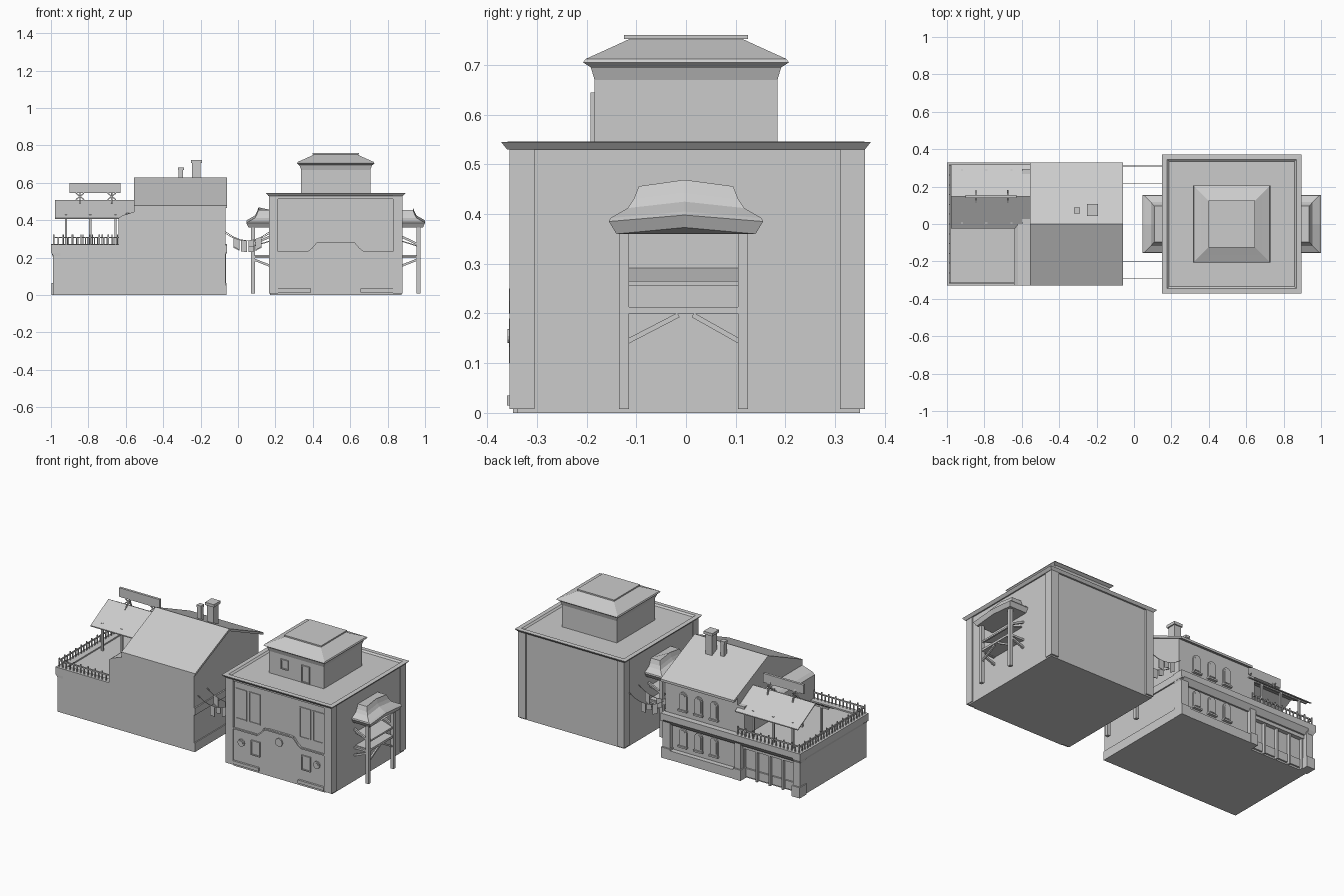
import bpy, bmesh, math
from mathutils import Vector

if "Cube" in bpy.data.objects:
    bpy.data.objects.remove(bpy.data.objects["Cube"])


def loft(name, rings):
    """Skin a stack of equal-sized point rings and cap both ends."""
    bm = bmesh.new()
    vs = [[bm.verts.new(p) for p in r] for r in rings]
    n = len(rings[0])
    for a, b in zip(vs, vs[1:]):
        for i in range(n):
            j = (i + 1) % n
            bm.faces.new((a[i], a[j], b[j], b[i]))
    bm.faces.new(vs[0][::-1])
    bm.faces.new(vs[-1])
    bmesh.ops.recalc_face_normals(bm, faces=bm.faces)
    me = bpy.data.meshes.new(name)
    bm.to_mesh(me)
    bm.free()
    ob = bpy.data.objects.new(name, me)
    bpy.context.collection.objects.link(ob)
    return ob


def rect(x0, x1, y0, y1, z):
    return [(x0, y0, z), (x1, y0, z), (x1, y1, z), (x0, y1, z)]


def box(name, x0, x1, y0, y1, z0, z1):
    return loft(name, [rect(x0, x1, y0, y1, z0), rect(x0, x1, y0, y1, z1)])


def prism_x(name, prof, x0, x1):
    return loft(name, [[(x, y, z) for y, z in prof] for x in (x0, x1)])


def prism_y(name, prof, y0, y1):
    return loft(name, [[(x, y, z) for x, z in prof] for y in (y0, y1)])


def beam(name, p, q, w, h=None):
    p, q = Vector(p), Vector(q)
    d = (q - p).normalized()
    side = d.cross(Vector((0, 0, 1)) if abs(d.z) < .9 else Vector((0, 1, 0))).normalized()
    up = side.cross(d)
    s, u = side * w / 2, up * (h or w) / 2
    return loft(name, [[c + s + u, c - s + u, c - s - u, c + s - u] for c in (p, q)])


def disc(name, x, z, r, y0, y1, n=12):
    prof = [(x + r * math.cos(2 * math.pi * i / n), z + r * math.sin(2 * math.pi * i / n)) for i in range(n)]
    return prism_y(name, prof, y0, y1)


def frame(name, x0, x1, z0, z1, y, t=.006, d=.008):
    """Window frame on a front wall at y with a set-back pane."""
    box(name + "_top", x0, x1, y - d, y, z1 - t, z1)
    box(name + "_sill", x0, x1, y - d, y, z0, z0 + t)
    for a in (x0, x1 - t):
        box(name + "_side", a, a + t, y - d, y, z0 + t, z1 - t)
    box(name + "_pane", x0 + t, x1 - t, y - d * .25, y, z0 + t, z1 - t)


# ---------- right building: body, corners, cornice ----------
CX = .5225
box("hall_body", .17, .875, -.34, .35, 0, .535)
for x in (.165, .83):
    for y in (-.355, .31):
        box("hall_corner_pilaster", x, x + .05, y, y + .05, .008, .535)
box("hall_frieze", .2, .845, -.35, -.33, .515, .532)


def crect(hx, hy, z):
    return rect(CX - hx, CX + hx, -hy, hy, z)


loft("hall_cornice", [crect(.36, .36, .53), crect(.373, .372, .545), crect(.345, .345, .546),
                      crect(.335, .335, .537)])

# tower with flared hip roof
loft("tower_walls", [crect(.185, .184, .53), crect(.185, .184, .67), crect(.195, .192, .697)])
loft("tower_roof", [crect(.195, .19, .694), crect(.207, .207, .705), crect(.203, .202, .712),
                    crect(.162, .162, .73), crect(.112, .112, .753)])
box("tower_roof_cap", CX - .125, CX + .125, -.125, .125, .752, .76)
frame("tower_window", .42, .47, .585, .645, -.184)
frame("tower_door", .56, .615, .54, .645, -.184)

# stepped lower front panel and openings
prism_y("facade_panel", [(.215, 0), (.215, .23), (.375, .23), (.40, .25), (.425, .28), (.45, .285),
                         (.595, .285), (.62, .28), (.645, .25), (.67, .23), (.83, .23), (.83, 0)], -.348, -.335)
top = [(.215, .23), (.375, .23), (.40, .25), (.425, .28), (.62, .28), (.645, .25), (.67, .23), (.83, .23)]
for (a, b), (c, d) in zip(top, top[1:]):
    beam("facade_moulding", (a, -.35, b), (c, -.35, d), .01, .008)
for x in (.268, .777):
    disc("porthole_ring", x, .155, .022, -.356, -.34)
    disc("porthole_glass", x, .155, .014, -.359, -.34)
disc("centre_medallion", CX, .225, .025, -.356, -.34, 8)
for x in (.335, .648 + .027):
    frame("lower_window", x, x + .06, .10, .19, -.348)
for x in (.225, .315, .655, .745):
    frame("upper_window", x, x + .075, .29, .475, -.34, .005, .005)
for x0, x1 in ((.215, .39), (.655, .83)):
    box("front_kerb", x0, x1, -.36, -.34, .015, .035)

# ---------- balconies on both sides of the right building ----------
for s in (1, -1):
    def X(x):
        return CX + s * (x - CX)

    def ring(xo, hw, z, k=.013):
        return [(X(.875), -hw, z), (X(xo), -hw, z), (X(xo), -.003, z + k), (X(xo), hw, z), (X(.875), hw, z)]
    loft("balcony_roof", [ring(.988, .14, .36), ring(1.0, .155, .385), ring(.99, .152, .392),
                          ring(.955, .117, .412), ring(.945, .105, .43), ring(.935, .095, .456)])
    for y in (-.125, .115):
        beam("balcony_post", (X(.965), y, .008), (X(.965), y, .37), .02)
        beam("balcony_side_beam", (X(.965), y, .203), (X(.87), y, .203), .012)
        beam("balcony_upper_brace", (X(.965), y, .27), (X(.87), y, .315), .012)
        beam("balcony_lower_brace", (X(.96), y, .19), (X(.87), y, .155), .012)
        beam("balcony_front_brace", (X(.965), y, .14), (X(.965), y * .12, .197), .01)
    box("balcony_floor", *sorted((X(.87), X(.972))), -.118, .108, .2, .213)
    box("balcony_rail", *sorted((X(.96), X(.97))), -.118, .108, .255, .265)
    beam("balcony_shelf", (X(.96), -.005, .262), (X(.87), -.005, .29), .225, .006)

# ---------- left building: gabled house ----------
prism_x("house_body", [(-.328, 0), (-.328, .47), (0, .618), (.295, .485), (.295, 0)], -.555, -.068)
for s in (1, -1):
    prism_x("house_roof_slope", [(0, .628), (s * .33, .48), (s * .33, .466), (0, .614)], -.555, -.058)
prism_y("house_side_annex", [(-.64, 0), (-.64, .41), (-.62, .425), (-.55, .447), (-.55, 0)], -.328, .0)
box("annex_rear", -.6, -.55, 0, .295, .2, .44)
box("chimney", -.245, -.2, .05, .1, .55, .705)
box("chimney_cap", -.252, -.193, .043, .107, .705, .722)
box("chimney_flue", -.317, -.293, .06, .085, .55, .675)
box("chimney_flue_cap", -.32, -.29, .057, .088, .668, .682)

# ---------- left building: terrace wing ----------
box("terrace_wing", -.988, -.55, -.328, .27, 0, .262)
loft("terrace_side_cornice", [rect(-.988, -.95, -.329, .32, .21), rect(-1, -.95, -.33, .33, .23),
                              rect(-1, -.95, -.33, .33, .27)])
box("terrace_front_kerb", -1, -.64, -.33, -.285, .225, .27)
loft("rear_cornice", [rect(-.99, -.068, .26, .305, .205), rect(-1, -.058, .26, .33, .235),
                      rect(-1, -.058, .26, .33, .272)])
box("rear_plinth", -.57, -.062, .28, .325, 0, .055)
box("side_cornice", -.075, -.06, -.328, .33, .225, .268)
box("side_plinth", -.075, -.062, -.328, .325, 0, .055)

# shop front under the terrace at the rear
for x0, w in ((-.99, .045), (-.59, .04), (-.115, .05)):
    box("rear_pilaster", x0, x0 + w, .26, .318, 0, .22)
    box("rear_pilaster_base", x0 - .006, x0 + w + .004, .26, .327, 0, .065)
for i in range(5):
    x = -.94 + i * .0875
    box("shop_mullion", x - .005, x + .005, .265, .29, 0, .21)
    if i < 4:
        box("shop_lower_panel", x + .01, x + .077, .265, .28, .01, .06)
box("shop_lintel", -.945, -.59, .265, .295, .185, .21)

# arched rear windows on both floors
for z in (.095, .315):
    for x in (-.19, -.295, -.4):
        for nm, r, y1, low in (("surround", .026, .303, 0), ("pane", .017, .306, .01)):
            arch = [(x + r * math.cos(a * math.pi / 6), z + .08 + r * math.sin(a * math.pi / 6)) for a in range(7)]
            prism_y("rear_window_" + nm, arch + [(x - r, z + low), (x + r, z + low)], .29, y1)
        box("rear_window_sill", x - .03, x + .03, .29, .312, z - .01, z)


# railings along terrace edges
def railing(p, q, n):
    p, q = Vector(p), Vector(q)
    beam("terrace_handrail", p + Vector((0, 0, .04)), q + Vector((0, 0, .04)), .007)
    for i in range(n + 1):
        c = p.lerp(q, i / n)
        beam("terrace_baluster", c, c + Vector((0, 0, .055 if i % 2 == 0 else .042)), .006)


railing((-.985, -.315, .268), (-.645, -.315, .268), 14)
railing((-.985, -.315, .268), (-.985, .315, .268), 24)
railing((-.985, .315, .268), (-.57, .315, .268), 16)

# terrace canopy on posts
for y in (-.025, .318):
    z = .412
    prism_x("canopy_slope", [(.148, .507), (y, z), (y, z - .006), (.148, .501)], -.978, -.553)
for x in (-.92, -.79, -.655):
    for y in (.01, .285):
        beam("canopy_post", (x, y, .26), (x, y, .43), .012)
for y in (.01, .285):
    beam("canopy_beam", (-.97, y, .42), (-.56, y, .42), .01)

# blank sign board with crossed supports
box("sign_board", -.9, -.627, .14, .155, .545, .6)
for x in (-.845, -.675):
    for s in (1, -1):
        beam("sign_strut", (x - s * .022, .148, .51), (x + s * .022, .148, .545), .006)
    beam("sign_stay", (x, .115, .49), (x, .18, .545), .006)
    beam("sign_stay", (x, .18, .49), (x, .148, .57), .006)

# washing lines between the buildings
for k, (y, zl, zr) in enumerate(((.31, .34, .33), (.215, .33, .34), (-.2, .34, .33), (-.29, .33, .34))):
    pts = [Vector((-.068 + .238 * t, y, zl + (zr - zl) * t - .09 * 2 * t * (1 - t))) for t in
           [i / 6 for i in range(7)]]
    for a, b in zip(pts, pts[1:]):
        beam("washing_line", a, b, .003)
    for i in (1, 2, 3, 4):
        a, b = pts[i], pts[i + 1]
        drop = (.045, .06, .035, .055)[(i + k) % 4]
        if (i + k) % 4 == 0:
            continue
        prism_y("hanging_cloth", [(a.x + .004, a.z), (b.x - .004, b.z), (b.x - .004, b.z - drop),
                                  (a.x + .004, a.z - drop)], y - .0015, y + .0015)
